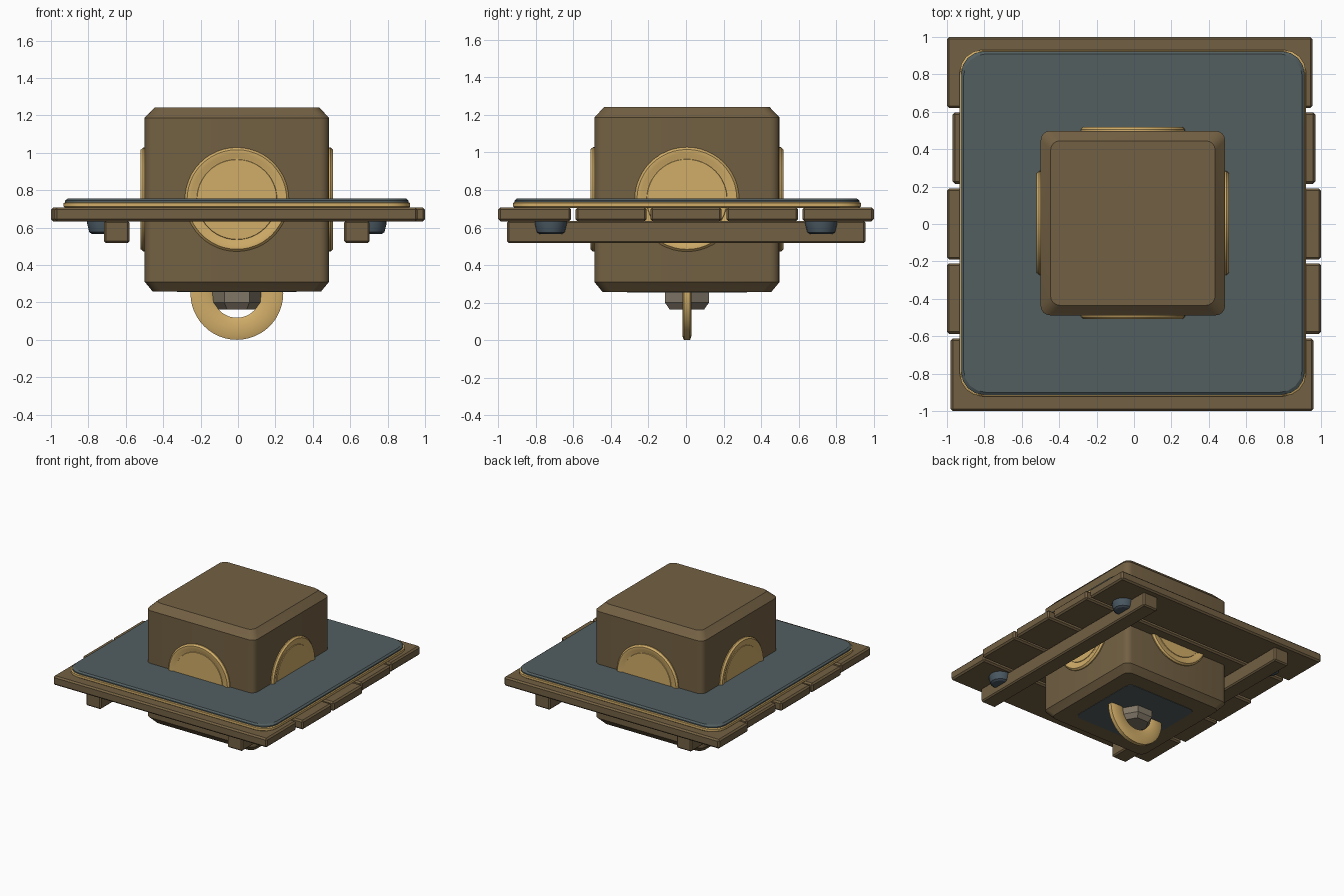
import bpy, bmesh
from math import pi, cos, sin, radians
from mathutils import Matrix, Vector

default = bpy.data.objects.get("Cube")
if default:
    bpy.data.objects.remove(default, do_unlink=True)


def material(name, rgb):
    m = bpy.data.materials.new(name)
    m.use_nodes = True
    m.diffuse_color = (*rgb, 1)
    m.node_tree.nodes["Principled BSDF"].inputs["Base Color"].default_value = (*rgb, 1)
    return m


WOOD = material("brown wood", (0.17, 0.117, 0.056))
SLATE = material("slate", (0.084, 0.112, 0.117))
GOLD = material("gold", (0.64, 0.42, 0.14))
IRON = material("blue iron", (0.066, 0.095, 0.118))
HUB = material("grey bronze", (0.216, 0.181, 0.133))

# the main body sits a touch off the plank centre
CENTRE = Vector((-0.006, 0.005, 0))


def finish(name, bm, mat, smooth=True):
    bmesh.ops.recalc_face_normals(bm, faces=bm.faces)
    mesh = bpy.data.meshes.new(name)
    bm.to_mesh(mesh)
    bm.free()
    mesh.materials.append(mat)
    ob = bpy.data.objects.new(name, mesh)
    bpy.context.collection.objects.link(ob)
    if smooth:
        bpy.ops.object.select_all(action="DESELECT")
        ob.select_set(True)
        bpy.context.view_layer.objects.active = ob
        bpy.ops.object.shade_smooth_by_angle(angle=radians(28))
    return ob


def bridge(bm, a, b):
    n = len(a)
    for i in range(n):
        bm.faces.new((a[i], a[(i + 1) % n], b[(i + 1) % n], b[i]))


def box(name, lo, hi, mat, bevel):
    bm = bmesh.new()
    lo, hi = Vector(lo), Vector(hi)
    bmesh.ops.create_cube(bm, size=1, matrix=Matrix.Translation((lo + hi) / 2)
                          @ Matrix.Diagonal((*(hi - lo), 1)))
    bmesh.ops.bevel(bm, geom=bm.edges[:], offset=bevel, segments=1, affect="EDGES")
    return finish(name, bm, mat, False)


def rounded_block(name, levels, radius, mat, steps=4):
    """Stack of rounded squares, each given as (height, half width)."""
    bm = bmesh.new()
    rings = []
    for z, half in levels:
        ring = []
        for corner in range(4):
            mid = pi / 4 + corner * pi / 2
            sx, sy = (1 if cos(mid) > 0 else -1), (1 if sin(mid) > 0 else -1)
            for k in range(steps + 1):
                a = corner * pi / 2 + k * pi / 2 / steps
                p = Vector((sx * (half - radius) + radius * cos(a),
                            sy * (half - radius) + radius * sin(a), z))
                ring.append(bm.verts.new(p + CENTRE))
        rings.append(ring)
    for a, b in zip(rings, rings[1:]):
        bridge(bm, a, b)
    bm.faces.new(rings[0])
    bm.faces.new(rings[-1])
    return finish(name, bm, mat)


def lathe(name, profile, sides, matrix, mat, closed=False, smooth=True):
    """Turn (radius, height) points round local z, then place by matrix."""
    bm = bmesh.new()
    rings = [[bm.verts.new(matrix @ Vector((r * cos(2 * pi * i / sides),
                                            r * sin(2 * pi * i / sides), h)))
              for i in range(sides)] for r, h in profile]
    for a, b in zip(rings, rings[1:]):
        bridge(bm, a, b)
    if closed:
        bridge(bm, rings[-1], rings[0])
    else:
        bm.faces.new(rings[0])
        bm.faces.new(rings[-1])
    return finish(name, bm, mat, smooth)


# planks of uneven length: (left, right, front, back)
planks = [(-0.98, 0.96, -1.0, -0.612), (-1.0, 1.0, -0.588, -0.21),
          (-1.0, 1.0, -0.19, 0.19), (-0.97, 0.97, 0.215, 0.597),
          (-1.0, 0.955, 0.62, 1.0)]
for i, (x0, x1, y0, y1) in enumerate(planks):
    box(f"plank_{i + 1}", (x0, y0, 0.633), (x1, y1, 0.708), WOOD, 0.012)

# support beams with bolts
for side, label in ((1, "left"), (-1, "right")):
    x = side * 0.642 + CENTRE.x
    box(f"{label}_beam", (x - 0.068, -0.952, 0.517), (x + 0.068, 0.955, 0.636), WOOD, 0.01)
    for end, where in ((1, "back"), (-1, "front")):
        spot = Matrix.Translation((side * 0.715 + CENTRE.x, end * 0.72, 0))
        lathe(f"{label}_{where}_bolt",
              [(0.06, 0.566), (0.074, 0.575), (0.085, 0.62), (0.085, 0.64)],
              16, spot, IRON)

# table top with gold trim
rounded_block("gold_trim", [(0.705, 0.918), (0.712, 0.926), (0.73, 0.926), (0.735, 0.92)],
              0.12, GOLD)
rounded_block("slate_top", [(0.73, 0.918), (0.744, 0.918), (0.755, 0.905)], 0.12, SLATE)

# central block and its underside plate
rounded_block("central_block",
              [(0.258, 0.45), (0.31, 0.493), (1.187, 0.493), (1.242, 0.44)], 0.05, WOOD)
rounded_block("underside_plate", [(0.255, 0.32), (0.262, 0.32)], 0.05, SLATE)

# medallions on the four sides
medallion = [(0.278, -0.01), (0.278, 0.008), (0.266, 0.021), (0.245, 0.021),
             (0.222, 0.010), (0.215, 0.010), (0.213, 0.014)]
for i, label in enumerate(("front", "left", "back", "right")):
    place = (Matrix.Translation(CENTRE + Vector((0, 0, 0.75)))
             @ Matrix.Rotation(i * pi / 2, 4, "Z")
             @ Matrix.Translation((0, -0.493, 0)) @ Matrix.Rotation(pi / 2, 4, "X"))
    lathe(f"{label}_medallion", medallion, 48, place, GOLD)

# hanging ring on a six-sided hub
lathe("hub", [(0.105, 0.163), (0.135, 0.2), (0.135, 0.265)], 6,
      Matrix.Translation(CENTRE), HUB, smooth=False)
lathe("hanging_ring",
      [(0.13, -0.014), (0.13, 0.014), (0.15, 0.024), (0.225, 0.024), (0.248, 0.016),
       (0.248, -0.016), (0.225, -0.024), (0.15, -0.024)], 48,
      Matrix.Translation(CENTRE + Vector((0, 0, 0.248))) @ Matrix.Rotation(pi / 2, 4, "X"),
      GOLD, closed=True)
